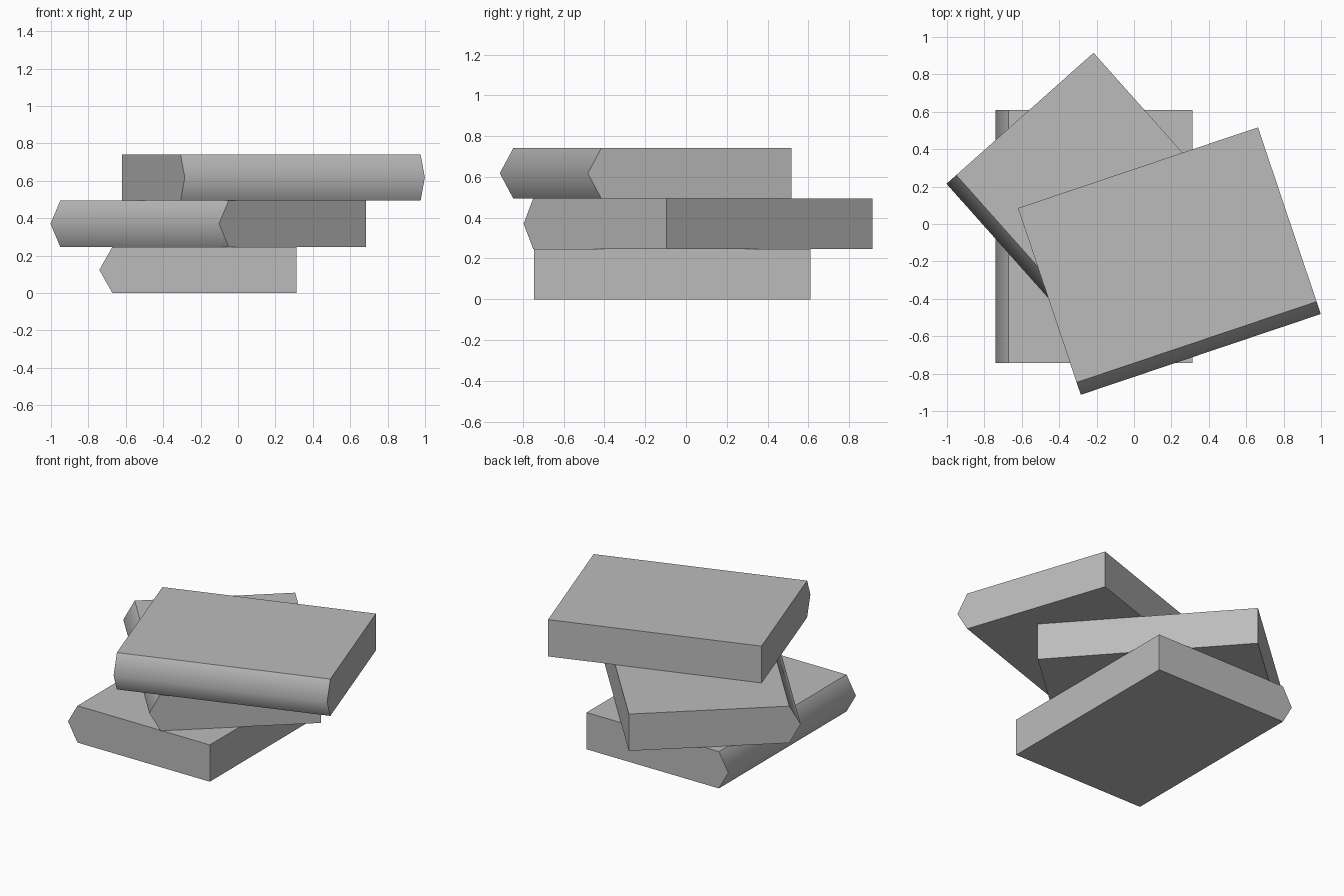
import bpy
import bmesh
from math import radians

cube = bpy.data.objects.get("Cube")
if cube:
    bpy.data.objects.remove(cube)

# Plain grey for every book
GREY = (0.5, 0.5, 0.5, 1)
grey = bpy.data.materials.new("plain_grey")
grey.diffuse_color = GREY
grey.use_nodes = True
grey.node_tree.nodes["Principled BSDF"].inputs["Base Color"].default_value = GREY

WIDTH, LENGTH, THICK, RIDGE = 0.983, 1.354, 0.247, 0.07


def add_book(name, level, center, turn):
    """A closed book: block with a ridged spine on its local -x side."""
    w, l, t = WIDTH / 2, LENGTH / 2, THICK
    profile = [(-w, 0), (w, 0), (w, t), (-w, t), (-w - RIDGE, t / 2)]
    bm = bmesh.new()
    end = bm.faces.new([bm.verts.new((x, -l, z)) for x, z in profile])
    grown = bmesh.ops.extrude_face_region(bm, geom=[end], use_keep_orig=True)
    moved = [v for v in grown["geom"] if isinstance(v, bmesh.types.BMVert)]
    bmesh.ops.translate(bm, verts=moved, vec=(0, LENGTH, 0))
    bmesh.ops.recalc_face_normals(bm, faces=bm.faces)

    # Spine is smooth across its ridge, every other edge stays sharp
    for face in bm.faces:
        face.smooth = face.normal.x < -0.5
    for edge in bm.edges:
        edge.smooth = all(face.smooth for face in edge.link_faces)

    mesh = bpy.data.meshes.new(name)
    bm.to_mesh(mesh)
    bm.free()
    mesh.materials.append(grey)
    book = bpy.data.objects.new(name, mesh)
    book.location = (*center, level * THICK)
    book.rotation_euler.z = radians(turn)
    bpy.context.collection.objects.link(book)


# Stack of three identical books, each turned differently
add_book("bottom_book", 0, (-0.18, -0.067), 0)
add_book("middle_book", 1, (-0.133, 0.083), 41.7)
add_book("top_book", 2, (0.178, -0.165), 108.6)
